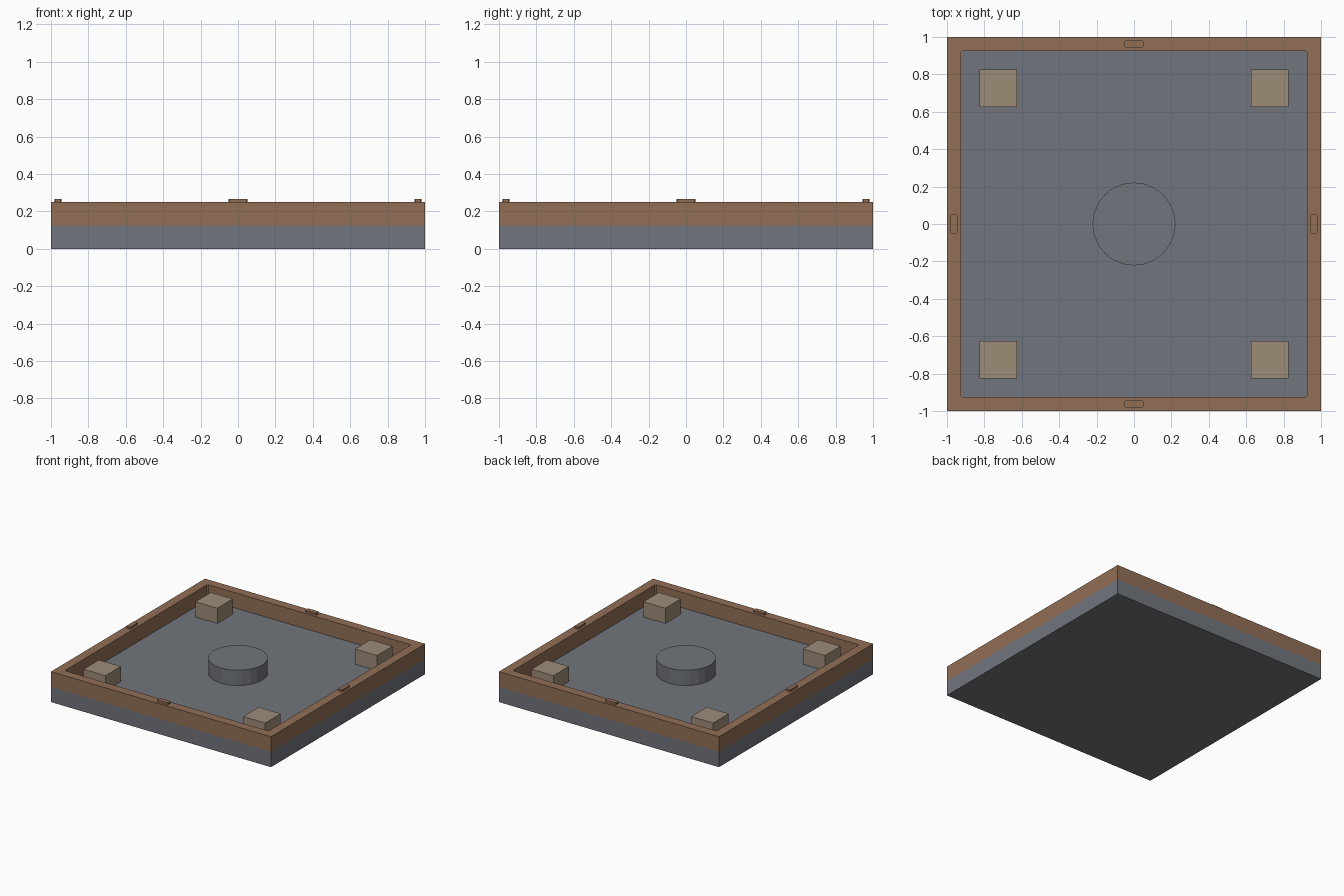
import bpy, bmesh, math

if "Cube" in bpy.data.objects:
    bpy.data.objects.remove(bpy.data.objects["Cube"])

def material(name, rgb):
    def lin(c):
        c /= 255
        return c / 12.92 if c <= 0.04045 else ((c + 0.055) / 1.055) ** 2.4
    m = bpy.data.materials.new(name)
    m.diffuse_color = (*[lin(c) for c in rgb], 1)
    m.use_nodes = True
    m.node_tree.nodes["Principled BSDF"].inputs["Base Color"].default_value = m.diffuse_color
    return m

GREY = material("slate grey", (113, 117, 124))
BROWN = material("wood brown", (146, 111, 86))
TAN = material("light tan", (158, 140, 119))

FLOOR, TOP, INNER = 0.125, 0.25, 0.926

def finish(name, bm, mat):
    bmesh.ops.recalc_face_normals(bm, faces=bm.faces)
    me = bpy.data.meshes.new(name)
    bm.to_mesh(me)
    bm.free()
    me.materials.append(mat)
    ob = bpy.data.objects.new(name, me)
    bpy.context.collection.objects.link(ob)
    return ob

def box(name, x, y, sx, sy, z0, z1, mat, corner=0):
    bm = bmesh.new()
    bmesh.ops.create_cube(bm, size=1)
    for v in bm.verts:
        v.co = (x + v.co.x * sx, y + v.co.y * sy, z0 + (v.co.z + 0.5) * (z1 - z0))
    if corner:  # trim the upright edges
        up = [e for e in bm.edges if abs(e.verts[0].co.z - e.verts[1].co.z) > 1e-4]
        bmesh.ops.bevel(bm, geom=up, offset=corner, segments=1, affect='EDGES')
    return finish(name, bm, mat)

# Base slab
box("base_slab", 0, 0, 2, 2, 0, FLOOR, GREY)

# Rim: square outside, slightly trimmed corners inside
bm = bmesh.new()
outer, inner = [], []
c = 0.01
for sx, sy in ((1, 1), (-1, 1), (-1, -1), (1, -1)):
    outer.append(bm.verts.new((sx, sy, FLOOR)))
    pair = [(sx * INNER, sy * (INNER - c)), (sx * (INNER - c), sy * INNER)]
    if sx * sy < 0:
        pair.reverse()
    inner.append([bm.verts.new((*p, FLOOR)) for p in pair])
for i in range(4):
    j = (i + 1) % 4
    bm.faces.new((outer[i], outer[j], inner[j][0], inner[i][1]))
    bm.faces.new((outer[i], inner[i][1], inner[i][0]))
ext = bmesh.ops.extrude_face_region(bm, geom=bm.faces[:], use_keep_orig=True)
for g in ext["geom"]:
    if isinstance(g, bmesh.types.BMVert):
        g.co.z = TOP
finish("rim", bm, BROWN)

# Central round pedestal
bm = bmesh.new()
bmesh.ops.create_cone(bm, cap_ends=True, segments=24, radius1=0.222, radius2=0.222,
                      depth=TOP - FLOOR)
bmesh.ops.translate(bm, verts=bm.verts, vec=(0, 0, (TOP + FLOOR) / 2))
finish("centre_pedestal", bm, GREY)

# Corner blocks
for sx in (-1, 1):
    for sy in (-1, 1):
        box("corner_block", sx * 0.726, sy * 0.726, 0.2, 0.2, FLOOR, TOP, TAN)

# Small tabs on the middle of each rim side
for s in (-1, 1):
    box("rim_tab_side", s * 0.963, 0, 0.037, 0.1, TOP, 0.267, BROWN, 0.005)
    box("rim_tab_end", 0, s * 0.963, 0.1, 0.037, TOP, 0.267, BROWN, 0.005)
